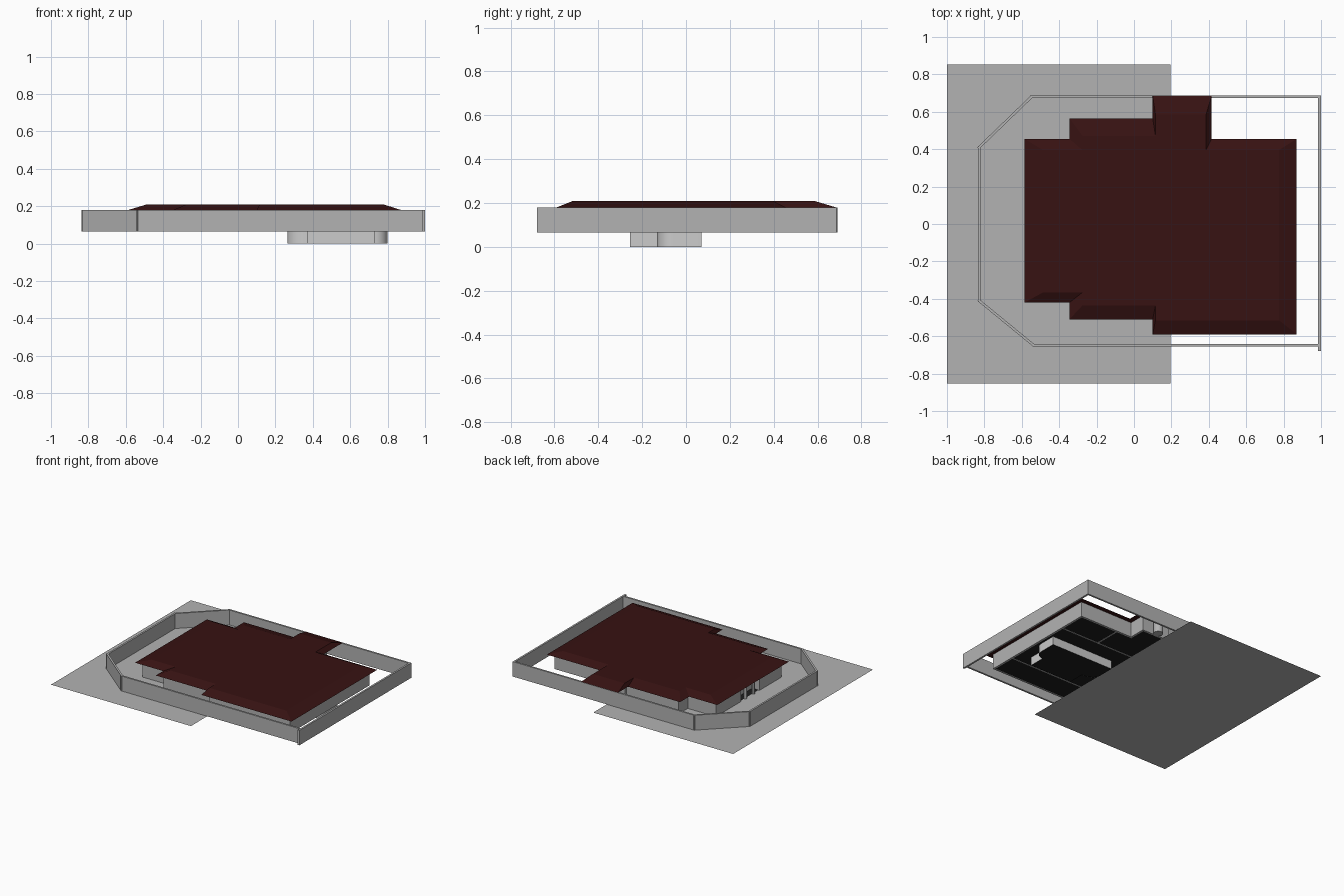
import bpy, bmesh, math
from mathutils import Vector

if "Cube" in bpy.data.objects:
    bpy.data.objects.remove(bpy.data.objects["Cube"])

BASE, EAVE, TOP = 0.065, 0.18, 0.21


def material(name, rgb):
    m = bpy.data.materials.new(name)
    m.diffuse_color = (*rgb, 1)
    m.use_nodes = True
    m.node_tree.nodes["Principled BSDF"].inputs["Base Color"].default_value = m.diffuse_color
    return m


def make(name, bm, mat=None, smooth=False):
    bmesh.ops.recalc_face_normals(bm, faces=bm.faces)
    me = bpy.data.meshes.new(name)
    bm.to_mesh(me)
    bm.free()
    ob = bpy.data.objects.new(name, me)
    bpy.context.collection.objects.link(ob)
    if mat:
        me.materials.append(mat)
    if smooth:
        bpy.context.view_layer.objects.active = ob
        ob.select_set(True)
        bpy.ops.object.shade_smooth_by_angle()
        ob.select_set(False)
    return ob


def inset(pts, dist):
    """Move each edge of a right-angled counter-clockwise outline inwards."""
    out = []
    for i, p in enumerate(pts):
        p = Vector(p)
        a = (p - Vector(pts[i - 1])).normalized()
        b = (Vector(pts[(i + 1) % len(pts)]) - p).normalized()
        out.append(p + Vector((-a.y, a.x)) * dist[i - 1] + Vector((-b.y, b.x)) * dist[i])
    return out


def loft(bm, lower, z0, upper, z1, caps=True):
    lo = [bm.verts.new((p[0], p[1], z0)) for p in lower]
    hi = [bm.verts.new((p[0], p[1], z1)) for p in upper]
    n = len(lo)
    for i in range(n):
        j = (i + 1) % n
        bm.faces.new((lo[i], lo[j], hi[j], hi[i]))
    if caps:
        bm.faces.new(lo[::-1])
        bm.faces.new(hi)


def wall(bm, p, q, t=0.014):
    p, q = Vector(p), Vector(q)
    d = (q - p).normalized() * t / 2
    n = Vector((-d.y, d.x))
    ring = [p - d - n, q + d - n, q + d + n, p - d + n]
    loft(bm, ring, BASE, ring, EAVE)


def sheet(name, pts, z, mat=None):
    bm = bmesh.new()
    bm.faces.new([bm.verts.new((p[0], p[1], z)) for p in pts])
    return make(name, bm, mat)


def arc(cx, cy, rx, ry, a0, a1, n=8):
    angles = [math.radians(a0 + (a1 - a0) * i / n) for i in range(n + 1)]
    return [(cx + rx * math.cos(a), cy + ry * math.sin(a)) for a in angles]


roof_red = material("roof_red", (0.038, 0.006, 0.006))
stone = material("stone_grey", (0.45, 0.45, 0.45))
floor_dark = material("floor_dark", (0.012, 0.012, 0.012))

# Ground sheet under the west half of the plot
sheet("ground", [(-1, -0.853), (0.195, -0.853), (0.195, 0.853), (-1, 0.853)], BASE, stone)

# Boundary wall with two cut corners
bm = bmesh.new()
fence = [(0.992, -0.648), (-0.537, -0.648), (-0.828, -0.41),
         (-0.828, 0.41), (-0.548, 0.68), (0.992, 0.68)]
for p, q in zip(fence, fence[1:]):
    wall(bm, p, q)
wall(bm, (0.992, -0.672), (0.992, 0.678))
make("boundary_wall", bm, stone)

# Hipped flat-topped roof over a stepped outline, each slope with its own depth
eaves = [(-.585, -.42), (-.345, -.42), (-.345, -.51), (.10, -.51), (.10, -.59),
         (.87, -.59), (.87, .455), (.415, .455), (.415, .685), (.10, .685),
         (.10, .565), (-.345, .565), (-.345, .455), (-.585, .455)]
slopes = [.055, .07, .075, .015, .075, .095, .06, .03, .1, .015, .095, .07, .06, .1]
bm = bmesh.new()
loft(bm, eaves, EAVE, inset(eaves, slopes), TOP)
make("roof", bm, roof_red)

# House walls set back under the eaves, with a recessed entrance on the west side
plan = [(x, min(y, 0.54)) for x, y in inset(eaves, [0.045] * len(eaves))]
west = plan[0][0]
bm = bmesh.new()
for p, q in zip(plan, plan[1:]):
    if p != q:
        wall(bm, p, q)
wall(bm, plan[0], (west, -0.12))
wall(bm, (west, 0.12), plan[-1])
wall(bm, (west + 0.06, -0.12), (west + 0.06, 0.12))
for y in (-0.12, 0.12):
    wall(bm, (west, y), (west + 0.06, y))
make("house_walls", bm, stone)

# Rooms inside
bm = bmesh.new()
for p, q in [((-.3, -.46), (-.3, .51)), ((.14, -.54), (.14, .45)),
             ((-.3, .1), (.14, .1)), ((.14, .2), (.82, .2)),
             ((.14, -.35), (.82, -.35)), ((.5, .2), (.5, .41))]:
    wall(bm, p, q, 0.01)
make("inner_walls", bm, stone)

# Entrance posts and the round column under the north roof
for name, x, y, r, n in [("entrance_post_left", west, -0.05, 0.012, 12),
                         ("entrance_post_right", west, 0.05, 0.012, 12),
                         ("porch_column", 0.26, 0.575, 0.035, 24)]:
    bm = bmesh.new()
    ring = arc(x, y, r, r, 0, 360, n)[:-1]
    loft(bm, ring, BASE, ring, EAVE)
    make(name, bm, stone, smooth=True)

# Sunken pool: narrow front bay, wider back with rounded shoulders
pool = [(0.37, -0.255), (0.73, -0.255)]
pool += arc(0.73, -0.06, 0.07, 0.07, 270, 360)
pool += [(0.80, 0.07), (0.265, 0.07)]
pool += arc(0.37, -0.06, 0.105, 0.07, 180, 270)
bm = bmesh.new()
loft(bm, pool, 0, pool, BASE, caps=False)
make("pool_sides", bm, smooth=True)
sheet("pool_bottom", pool, 0.0005, floor_dark)

# Dark floor: footprint slightly above the wall feet
sheet("floor", [p for i, p in enumerate(plan) if p != plan[i - 1]], BASE + 0.002, floor_dark)
